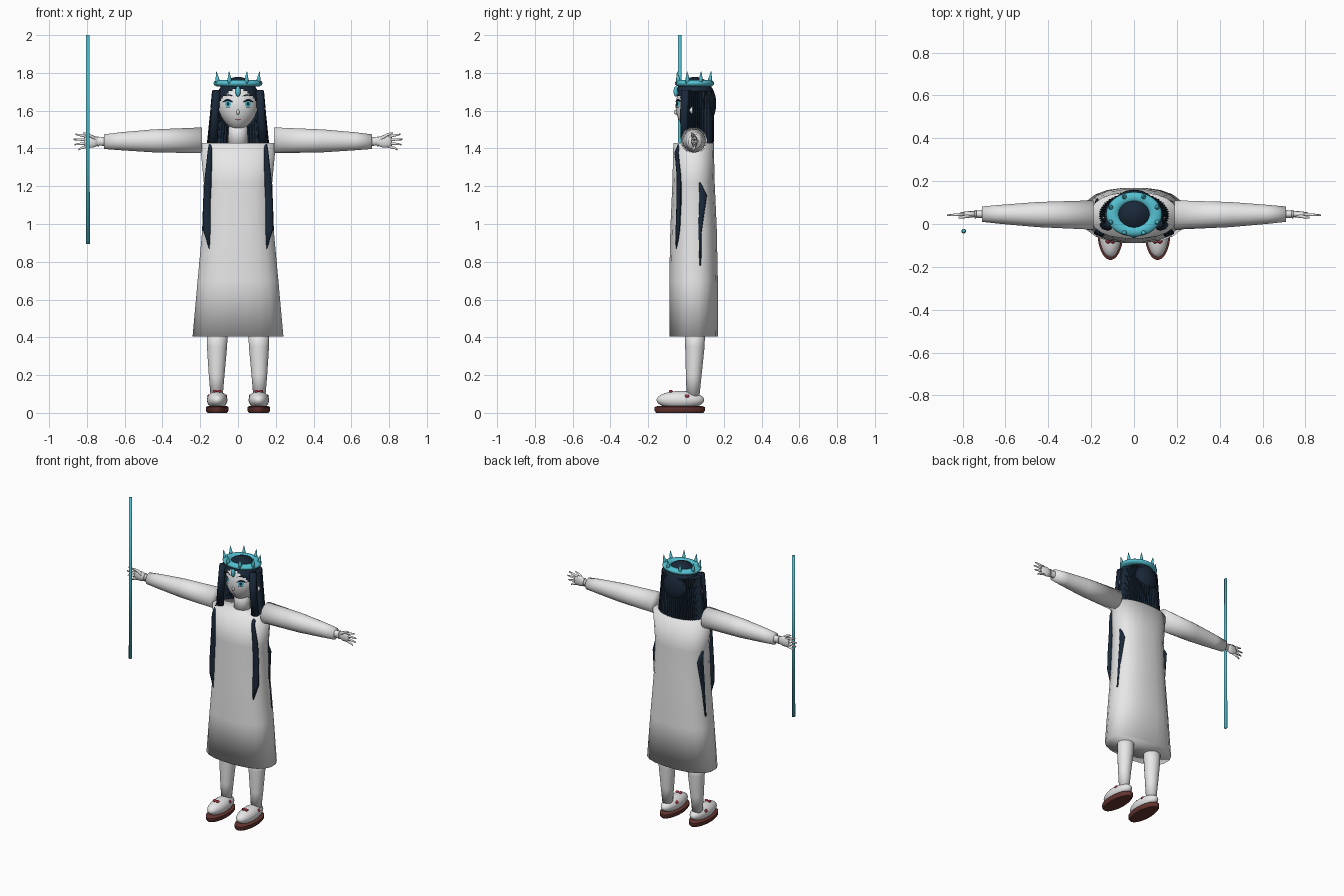
import bpy, bmesh, math
from mathutils import Vector

if "Cube" in bpy.data.objects:
    bpy.data.objects.remove(bpy.data.objects["Cube"], do_unlink=True)


def material(name, rgb):
    m = bpy.data.materials.new(name)
    m.use_nodes = True
    m.diffuse_color = (*rgb, 1)
    m.node_tree.nodes["Principled BSDF"].inputs["Base Color"].default_value = (*rgb, 1)
    return m


WHITE = material("soft_white", (0.8, 0.8, 0.8))
NAVY = material("navy_hair", (0.01, 0.021, 0.04))
TEAL = material("teal", (0.09, 0.53, 0.64))
SOLE = material("dark_brown_red", (0.13, 0.035, 0.03))
RED = material("ribbon_red", (0.4, 0.03, 0.05))
ROSE = material("lip_rose", (0.4, 0.16, 0.16))
SIDES = (("left", 1), ("right", -1))


def finish(name, bm, mat, smooth=True):
    bmesh.ops.recalc_face_normals(bm, faces=bm.faces)
    for f in bm.faces:
        f.smooth = smooth
    mesh = bpy.data.meshes.new(name)
    bm.to_mesh(mesh)
    bm.free()
    mesh.materials.append(mat)
    ob = bpy.data.objects.new(name, mesh)
    bpy.context.collection.objects.link(ob)
    return ob


def sharpen(ob, degrees=40):
    bpy.ops.object.select_all(action="DESELECT")
    ob.select_set(True)
    bpy.context.view_layer.objects.active = ob
    bpy.ops.object.shade_smooth_by_angle(angle=math.radians(degrees))


def spow(v, p):
    return math.copysign(abs(v) ** p, v)


def loft(name, sections, mat, sides=16, axis="Z", s=1, power=2.0):
    """Skin rings given as (distance, centre a, centre b, radius a, radius b)."""
    bm = bmesh.new()
    rings = []
    for t, a, b, ra, rb in sections:
        ring = []
        for k in range(sides):
            w = math.tau * (k + 0.5) / sides
            u = a + ra * spow(math.cos(w), 2 / power)
            v = b + rb * spow(math.sin(w), 2 / power)
            ring.append(bm.verts.new((s * u, v, t) if axis == "Z" else (s * t, v, u)))
        rings.append(ring)
    for low, high in zip(rings, rings[1:]):
        for k in range(sides):
            n = (k + 1) % sides
            bm.faces.new((low[k], low[n], high[n], high[k]))
    bm.faces.new(rings[0])
    bm.faces.new(rings[-1])
    return finish(name, bm, mat)


def ellipsoid(name, centre, radii, mat, warp=None, drop=None, seg=32):
    bm = bmesh.new()
    bmesh.ops.create_uvsphere(bm, u_segments=seg, v_segments=seg // 2, radius=1)
    for v in bm.verts:
        if warp:
            warp(v.co)
        v.co = Vector([c + r * q for c, r, q in zip(centre, radii, v.co)])
    if drop:
        gone = [f for f in bm.faces if drop(f.calc_center_median())]
        bmesh.ops.delete(bm, geom=gone, context="FACES")
    return finish(name, bm, mat)


# Dress: closed, softly shaded, narrow at the waist
loft("dress", [(0.405, 0, 0.04, 0.243, 0.13), (0.7, 0, 0.04, 0.216, 0.13),
               (0.98, 0, 0.04, 0.19, 0.124), (1.22, 0, 0.04, 0.183, 0.113),
               (1.43, 0, 0.04, 0.203, 0.108)], WHITE, sides=20, power=2.4)
loft("neck", [(1.4, 0, 0.045, 0.055, 0.05), (1.55, 0, 0.045, 0.05, 0.045)], WHITE)

# Head with a narrowed chin
HC, HR = (0, 0.042, 1.625), (0.104, 0.097, 0.132)


def chin(q):
    return 1 - 0.28 * max(0, -q) ** 2


def narrow(co):
    co.x *= chin(co.z)


ellipsoid("head", HC, HR, WHITE, warp=narrow)
ellipsoid("nose", (0, -0.052, 1.592), (0.008, 0.012, 0.014), WHITE, seg=12)


def face_plate(name, points, mat, lift=0.003):
    """Thin fan of faces laid on the front of the head."""
    bm = bmesh.new()

    def put(x, z):
        q = (z - HC[2]) / HR[2]
        p = x / (HR[0] * chin(q))
        return bm.verts.new((x, HC[1] - HR[1] * math.sqrt(max(0, 1 - p * p - q * q)) - lift, z))

    n = len(points)
    hub = put(sum(p[0] for p in points) / n, sum(p[1] for p in points) / n)
    rim = [put(*p) for p in points]
    for k in range(n):
        bm.faces.new((hub, rim[k], rim[(k + 1) % n]))
    ob = finish(name, bm, mat)
    if sum(f.normal.y for f in ob.data.polygons) > 0:
        ob.data.flip_normals()
    return ob


def oval(cx, cz, rx, rz, n=16):
    return [(cx + rx * math.cos(math.tau * k / n), cz + rz * math.sin(math.tau * k / n))
            for k in range(n)]


def brow(s, z, rise, thick, x0=0.026, x1=0.082, n=6):
    """Arched band used for lashes and eyebrows."""
    top, low = [], []
    for k in range(n + 1):
        u = k / n
        x, h = s * (x0 + (x1 - x0) * u), z + rise * math.sin(math.pi * u)
        top.append((x, h + thick * math.sin(math.pi * (0.1 + 0.8 * u))))
        low.append((x, h))
    return top + low[::-1]


for side, s in SIDES:
    face_plate(side + "_iris", oval(s * 0.053, 1.636, 0.017, 0.017), TEAL)
    face_plate(side + "_pupil", oval(s * 0.053, 1.636, 0.007, 0.01), NAVY, 0.005)
    face_plate(side + "_upper_lash", brow(s, 1.644, 0.011, 0.008), NAVY, 0.006)
    face_plate(side + "_lower_lash", brow(s, 1.62, -0.004, 0.003, 0.036, 0.072), NAVY, 0.004)
    face_plate(side + "_eyebrow", brow(s, 1.676, 0.007, 0.004, 0.024, 0.075), NAVY, 0.004)
    ellipsoid(side + "_ear", (s * 0.135, 0.03, 1.6), (0.012, 0.012, 0.022), WHITE, seg=12)
face_plate("mouth", oval(0, 1.553, 0.017, 0.004), ROSE)

# Hair cap, opened over the face
ellipsoid("hair_cap", (0, 0.047, 1.637), (0.118, 0.113, 0.142), NAVY, seg=64,
          drop=lambda c: c.y < 0.03 and c.z < 1.715 - 7 * c.x * c.x)

# Ridged curtain of hair round the back
bm = bmesh.new()
rings = []
steps = 72
for z, rx, ry in ((1.425, 0.165, 0.105), (1.57, 0.15, 0.106), (1.705, 0.138, 0.103)):
    ring = []
    for k in range(steps + 1):
        w = math.pi * (-0.1 + 1.2 * k / steps)
        r = 1 if k % 2 else 0.95
        ring.append(bm.verts.new((rx * r * math.cos(w), 0.042 + ry * r * math.sin(w), z)))
    rings.append(ring)
for low, high in zip(rings, rings[1:]):
    for k in range(steps):
        bm.faces.new((low[k], low[k + 1], high[k + 1], high[k]))
bm.faces.new(rings[0])
bm.faces.new(rings[-1])
bmesh.ops.triangulate(bm, faces=[f for f in bm.faces if len(f.verts) > 4])
finish("back_hair", bm, NAVY, smooth=False)

for side, s in SIDES:
    # Locks framing the face, then hanging down the dress
    loft(side + "_face_lock", [(1.43, 0.133, -0.005, 0.026, 0.022), (1.58, 0.122, -0.01, 0.022, 0.022),
                               (1.71, 0.115, 0.0, 0.022, 0.025)], NAVY, sides=10, s=s)
    loft(side + "_long_lock", [(0.86, 0.148, -0.05, 0.003, 0.004), (0.97, 0.163, -0.043, 0.024, 0.012),
                               (1.1, 0.165, -0.038, 0.021, 0.013), (1.25, 0.157, -0.037, 0.02, 0.012),
                               (1.38, 0.15, -0.05, 0.012, 0.011), (1.43, 0.145, -0.03, 0.01, 0.01)],
         NAVY, sides=10, s=s)
    # Hair showing at the side of the dress, wider on the right
    wide = 0.024 if s > 0 else 0.034
    loft(side + "_side_hair", [(0.78, 0.199, 0.075, 0.008, 0.006), (0.95, 0.183, 0.07, 0.008, wide / 2),
                               (1.07, 0.176, 0.08, 0.011, wide * 0.8), (1.15, 0.172, 0.087, 0.012, wide),
                               (1.22, 0.172, 0.07, 0.008, 0.008)], NAVY, sides=10, s=s)

    # Arm, wrist and hand
    loft(side + "_arm", [(0.19, 1.443, 0.042, 0.069, 0.069), (0.45, 1.44, 0.044, 0.061, 0.059),
                         (0.62, 1.438, 0.045, 0.048, 0.045), (0.71, 1.436, 0.046, 0.039, 0.036)],
         WHITE, sides=24, axis="X", s=s)
    sharpen(loft(side + "_wrist", [(0.7, 1.437, 0.046, 0.025, 0.02), (0.735, 1.437, 0.046, 0.022, 0.017),
                                   (0.737, 1.437, 0.046, 0.028, 0.02), (0.745, 1.437, 0.046, 0.028, 0.02)],
                 WHITE, axis="X", s=s))
    loft(side + "_palm", [(0.735, 1.437, 0.046, 0.021, 0.014), (0.77, 1.437, 0.045, 0.034, 0.015),
                          (0.805, 1.436, 0.045, 0.032, 0.011), (0.815, 1.436, 0.045, 0.024, 0.006)],
         WHITE, axis="X", s=s)
    for k, reach in enumerate((0.845, 0.865, 0.872, 0.86)):
        off = (k - 1.5) * 0.016
        loft(f"{side}_finger_{k + 1}", [(0.79, 1.436 + off, 0.045, 0.008, 0.008),
                                        (0.83, 1.436 + off * 1.4, 0.043, 0.007, 0.007),
                                        (reach, 1.434 + off * 1.7, 0.041, 0.004, 0.004)],
             WHITE, sides=8, axis="X", s=s)
    loft(side + "_thumb", [(0.755, 1.45, 0.04, 0.012, 0.01), (0.79, 1.473, 0.034, 0.009, 0.008),
                           (0.82, 1.482, 0.03, 0.004, 0.004)], WHITE, sides=8, axis="X", s=s)

    # Leg, shoe, sole and ribbons
    loft(side + "_leg", [(0.08, 0.113, 0.037, 0.032, 0.034), (0.2, 0.113, 0.041, 0.042, 0.042),
                         (0.35, 0.111, 0.047, 0.054, 0.052), (0.45, 0.109, 0.048, 0.056, 0.054)],
         WHITE, sides=20, s=s)
    ellipsoid(side + "_shoe", (s * 0.11, -0.03, 0.068), (0.054, 0.126, 0.048), WHITE)
    sharpen(loft(side + "_sole", [(0, 0.11, -0.033, 0.052, 0.125), (0.012, 0.11, -0.033, 0.061, 0.135),
                                  (0.03, 0.11, -0.033, 0.061, 0.135), (0.036, 0.11, -0.033, 0.05, 0.12)],
                 SOLE, sides=32, s=s))
    for b in (-1, 1):
        ellipsoid(side + "_toe_bow", (s * 0.11 + b * 0.011, -0.08, 0.114), (0.012, 0.011, 0.008), RED, seg=12)
        ellipsoid(side + "_ankle_bow", (s * 0.11 + b * 0.043, 0.005, 0.088), (0.01, 0.013, 0.01), RED, seg=12)

# Crown: flattened ring, eight spikes and a forehead drop
bpy.ops.mesh.primitive_torus_add(major_radius=0.1, minor_radius=0.03, major_segments=48,
                                 minor_segments=12, location=(0, 0.045, 1.745))
crown = bpy.context.object
crown.name = "crown_ring"
crown.scale = (1, 0.8, 0.6)
crown.data.materials.append(TEAL)
bpy.ops.object.shade_smooth()
for k in range(8):
    w = math.tau * (k + 0.5) / 8
    x, y = math.cos(w), math.sin(w)
    loft(f"crown_spike_{k + 1}", [(1.74, 0.115 * x, 0.043 + 0.088 * y, 0.014, 0.014),
                                  (1.77, 0.118 * x, 0.043 + 0.092 * y, 0.01, 0.01),
                                  (1.808, 0.124 * x, 0.043 + 0.097 * y, 0.001, 0.001)], TEAL, sides=10)
ellipsoid("forehead_drop", (0, -0.053, 1.702), (0.014, 0.013, 0.028), TEAL, seg=16)

# Staff beside the right hand
loft("staff", [(0.895, -0.795, -0.033, 0.011, 0.011), (2.0, -0.795, -0.033, 0.009, 0.009)], TEAL, sides=12)
